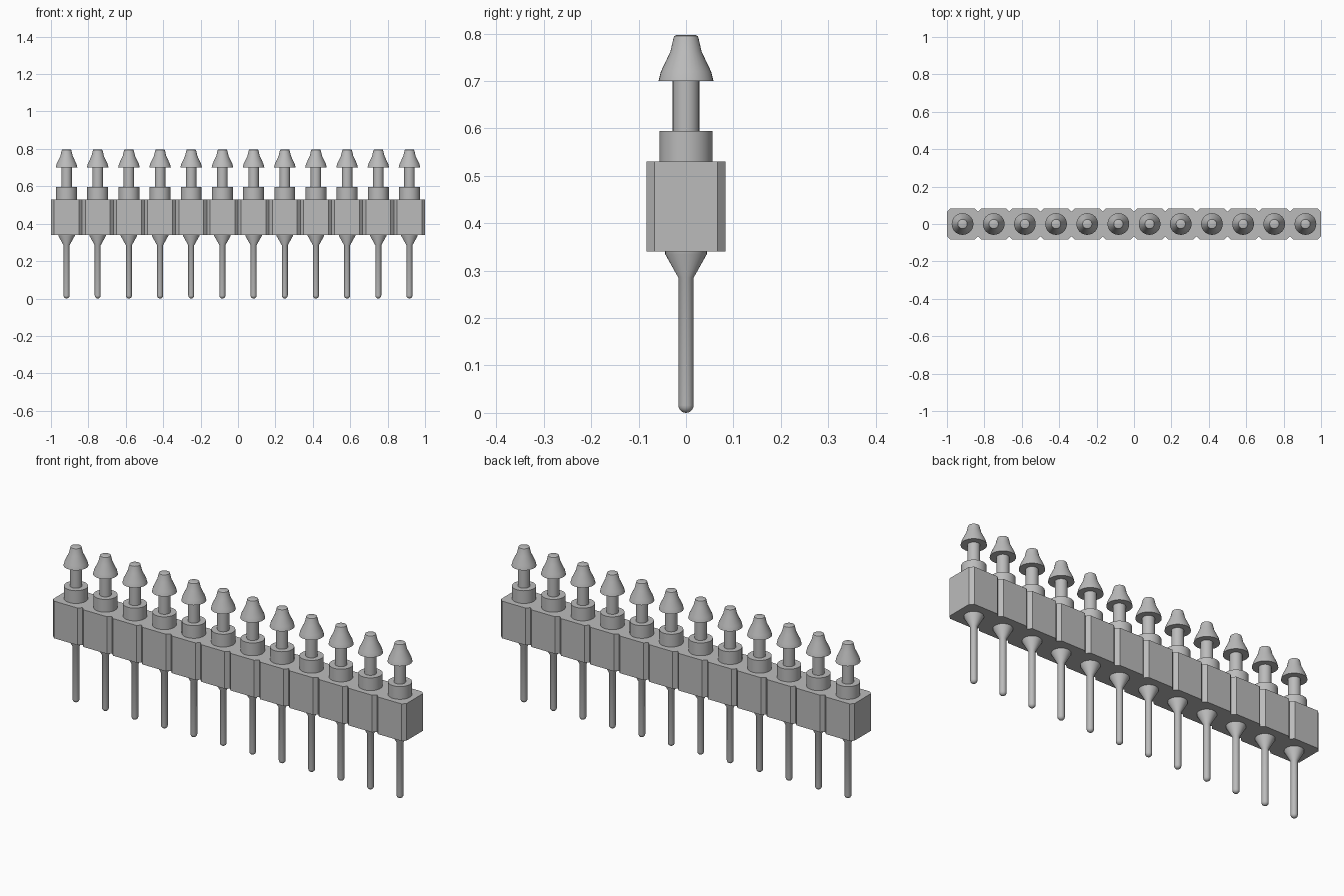
import bpy
import bmesh
import math

COUNT = 12
PITCH = 2 / COUNT
HALF_Y = 0.083
CHAMFER = 0.017
BODY_BOTTOM, BODY_TOP = 0.34, 0.53

old = bpy.data.objects.get("Cube")
if old:
    bpy.data.objects.remove(old, do_unlink=True)

grey = bpy.data.materials.new("plain grey")
grey.use_nodes = True
colour = (0.5, 0.5, 0.5, 1)
grey.diffuse_color = colour
grey.node_tree.nodes["Principled BSDF"].inputs["Base Color"].default_value = colour


def make_object(name, bm):
    bmesh.ops.recalc_face_normals(bm, faces=bm.faces)
    mesh = bpy.data.meshes.new(name)
    bm.to_mesh(mesh)
    bm.free()
    mesh.materials.append(grey)
    obj = bpy.data.objects.new(name, mesh)
    bpy.context.collection.objects.link(obj)
    return obj


def lathe(name, profile, segments=32):
    """Spin a closed (radius, height) profile around z."""
    bm = bmesh.new()
    verts = [bm.verts.new((r, 0, z)) for r, z in profile]
    edges = [bm.edges.new(pair) for pair in zip(verts, verts[1:])]
    bmesh.ops.spin(bm, geom=verts + edges, cent=(0, 0, 0), axis=(0, 0, 1),
                   angle=2 * math.pi, steps=segments)
    bmesh.ops.remove_doubles(bm, verts=bm.verts, dist=0.0001)
    return make_object(name, bm)


# Insulating strip: chamfered cells joined in a row, extruded upward
front = []
for i in range(COUNT):
    left = -1 + i * PITCH
    if i == 0:
        front.append((left, -HALF_Y + CHAMFER))
    front += [(left + CHAMFER, -HALF_Y),
              (left + PITCH - CHAMFER, -HALF_Y),
              (left + PITCH, -HALF_Y + CHAMFER)]
outline = front + [(x, -y) for x, y in reversed(front)]
bm = bmesh.new()
base = bm.faces.new([bm.verts.new((x, y, BODY_BOTTOM)) for x, y in outline])
extruded = bmesh.ops.extrude_face_region(bm, geom=[base])["geom"]
bmesh.ops.translate(bm, vec=(0, 0, BODY_TOP - BODY_BOTTOM),
                    verts=[g for g in extruded if isinstance(g, bmesh.types.BMVert)])
make_object("strip_body", bm)

# Pin with a rounded tip, flared shoulder, collar, neck and barbed head
R = 0.016
tip = [(R * math.sin(a), R - R * math.cos(a))
       for a in (math.radians(d) for d in range(0, 91, 18))]
lower = tip + [(R, 0.285), (0.044, 0.335), (0.044, 0.345), (0, 0.345)]
upper = [(0, 0.525), (0.056, 0.525), (0.056, 0.595), (0.028, 0.595),
         (0.028, 0.70), (0.058, 0.70), (0.053, 0.72), (0.033, 0.762),
         (0.027, 0.788), (0.025, 0.795), (0.021, 0.797), (0, 0.797)]
parts = [lathe("pin_leg", lower), lathe("pin_head", upper)]

bpy.ops.object.select_all(action="DESELECT")
for part in parts:
    part.select_set(True)
bpy.context.view_layer.objects.active = parts[0]
bpy.ops.object.shade_smooth_by_angle(angle=math.radians(32))

# Repeat the pin in every cell, sharing its mesh
for part in parts:
    for i in range(COUNT):
        pin = part if i == 0 else part.copy()
        if i:
            bpy.context.collection.objects.link(pin)
        pin.location.x = -1 + (i + 0.5) * PITCH
        pin.name = f"{part.name.split('.')[0]}_{i + 1}" if i else part.name
